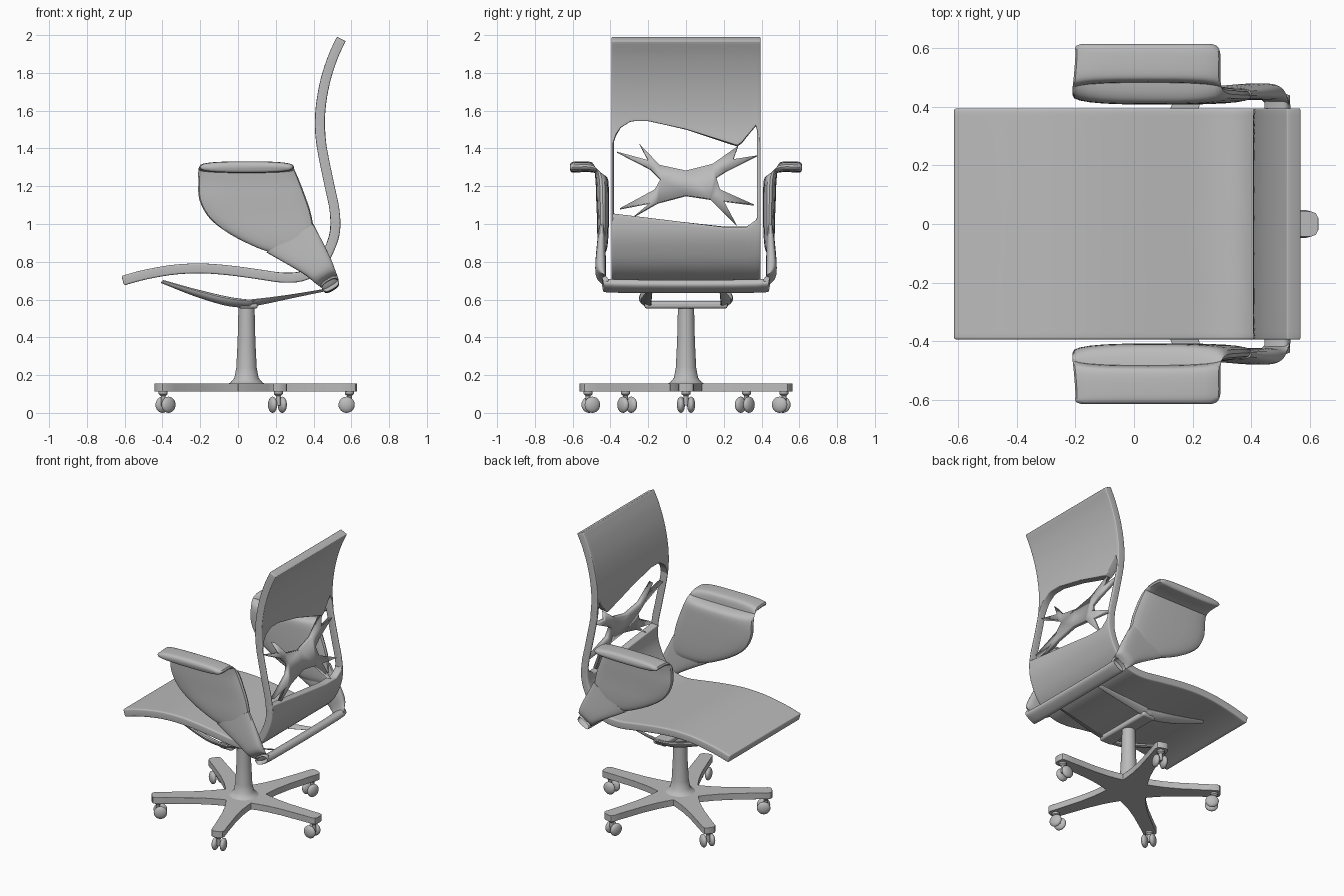
import bpy, bmesh, math
from mathutils import Vector, Matrix

old = bpy.data.objects.get("Cube")
if old:
    bpy.data.objects.remove(old)

grey = bpy.data.materials.new("plain grey")
grey.use_nodes = True
colour = (0.5, 0.5, 0.5, 1)
grey.diffuse_color = colour
grey.node_tree.nodes["Principled BSDF"].inputs["Base Color"].default_value = colour


def finish(name, bm, thick=0, bevel=0, mirror=False, angle=40):
    """Turn a bmesh into a smooth shaded object with its modifiers."""
    bmesh.ops.recalc_face_normals(bm, faces=bm.faces)
    mesh = bpy.data.meshes.new(name)
    bm.to_mesh(mesh)
    bm.free()
    mesh.materials.append(grey)
    ob = bpy.data.objects.new(name, mesh)
    bpy.context.collection.objects.link(ob)
    bpy.ops.object.select_all(action='DESELECT')
    ob.select_set(True)
    bpy.context.view_layer.objects.active = ob
    bpy.ops.object.shade_smooth_by_angle(angle=math.radians(angle))
    if thick:
        m = ob.modifiers.new("Thickness", 'SOLIDIFY')
        m.thickness, m.offset = thick, 0
    if bevel:
        m = ob.modifiers.new("Rounding", 'BEVEL')
        m.width, m.segments = bevel, 4
        m.limit_method, m.angle_limit = 'ANGLE', math.radians(50)
    if mirror:
        m = ob.modifiers.new("Mirror", 'MIRROR')
        m.use_axis = (False, True, False)
    return ob


def skin(rings, closed_ring=True, caps=True):
    """Bridge equal rings of points with quads."""
    bm = bmesh.new()
    vs = [[bm.verts.new(p) for p in r] for r in rings]
    n = len(vs[0])
    for a, b in zip(vs, vs[1:]):
        for i in range(n if closed_ring else n - 1):
            j = (i + 1) % n
            bm.faces.new((a[i], a[j], b[j], b[i]))
    if caps:
        bm.faces.new(vs[0])
        bm.faces.new(vs[-1])
    return bm


def spline(pts, steps):
    """Catmull-Rom samples through tuples of any length."""
    pts = [Vector(p) for p in pts]
    pts = [2 * pts[0] - pts[1]] + pts + [2 * pts[-1] - pts[-2]]
    out = []
    for i in range(1, len(pts) - 2):
        a, b, c, d = pts[i - 1:i + 3]
        for k in range(steps):
            t = k / steps
            out.append(0.5 * (2 * b + (c - a) * t + (2 * a - 5 * b + 4 * c - d) * t * t
                              + (3 * b - a - 3 * c + d) * t ** 3))
    return out + [pts[-2]]


def interp(table, v):
    for (a, fa), (b, fb) in zip(table, table[1:]):
        if v <= b:
            return fa + (fb - fa) * max(0, v - a) / (b - a)
    return table[-1][1]


# Side profile of the seat and back, as (x, z)
profile = spline([(-.61, .70), (-.5, .73), (-.35, .757), (-.2, .765), (-.05, .755), (.1, .735),
                  (.25, .715), (.36, .73), (.44, .79), (.49, .88), (.515, .97), (.51, 1.08),
                  (.485, 1.2), (.46, 1.32), (.44, 1.43), (.433, 1.53), (.44, 1.64),
                  (.465, 1.77), (.505, 1.89), (.547, 1.98)], 4)
along = [(i, p) for i, p in enumerate(profile)]
heights = [(p.y, i) for i, p in enumerate(profile) if i >= 32]
HALF = .395


def shell(name, y0, y1, low, high, cols, rows):
    rings = []
    for c in range(cols + 1):
        y = y0 + (y1 - y0) * c / cols
        a, b = low(y), high(y)
        col = [interp(along, a + (b - a) * r / rows) for r in range(rows + 1)]
        rings.append([(p.x, y, p.y) for p in col])
    return finish(name, skin(rings, False, False), thick=.052, bevel=.022)


def at(z):
    return interp(heights, z)


# Seat with lower back, and the upper back with its curved lower edge
seat_edge = [(-.395, 1.055), (.2, .985), (.32, .985), (.37, 1.02), (.395, 1.08)]
back_edge = [(-.395, 1.40), (-.36, 1.5), (-.29, 1.545), (-.2, 1.545), (0, 1.5),
             (.28, 1.41), (.32, 1.46), (.37, 1.52), (.395, 1.42)]
shell("seat", -HALF, HALF, lambda y: 0, lambda y: at(interp(seat_edge, y)), 32, 48)
shell("upper_back", -HALF, HALF, lambda y: at(interp(back_edge, y)),
      lambda y: len(profile) - 1, 32, 20)

# Thin side strips joining the two
for name, a, b in (("right_back_strip", -HALF, -.382), ("left_back_strip", .375, HALF)):
    shell(name, a, b, lambda y: at(1.0), lambda y: at(1.52), 1, 20)

# Star shaped web in the opening
web = [(-.365, 1.38), (-.2, 1.335), (-.245, 1.42), (-.14, 1.31), (0, 1.28), (.14, 1.315),
       (.275, 1.41), (.25, 1.34), (.375, 1.36), (.215, 1.28), (.16, 1.245), (.18, 1.18),
       (.36, 1.1), (.2, 1.12), (.27, .99), (.13, 1.13), (0, 1.15), (-.15, 1.11),
       (-.28, 1.035), (-.19, 1.11), (-.35, 1.08), (-.165, 1.18), (-.135, 1.235), (-.19, 1.29)]
bm = bmesh.new()
face = bm.faces.new([bm.verts.new((interp(along, at(z)).x, y, z)) for y, z in web])
bmesh.ops.triangulate(bm, faces=[face])
finish("back_web", bm, thick=.03)


def section(y, ax, az, bx, bz, turn, half, n=24):
    """Flat rounded section from (ax, az) to (bx, bz), thick towards the turned normal."""
    mid = Vector(((ax + bx) / 2, y, (az + bz) / 2))
    wide = Vector(((bx - ax) / 2, 0, (bz - az) / 2))
    up = Vector((-wide.z, 0, wide.x)).normalized()
    t = math.radians(turn)
    thick = (up * math.cos(t) + Vector((0, 1, 0)) * math.sin(t)) * half
    ring = []
    for i in range(n):
        c, s = math.cos(math.tau * i / n), math.sin(math.tau * i / n)
        ring.append(mid + wide * math.copysign(abs(c) ** .7, c)
                    + thick * math.copysign(abs(s) ** .7, s))
    return ring


# Arm carrier: one bar under the back that rises on both sides
half_bar = [(.37, .45, .648, .53, .695, 0, .025), (.42, .44, .665, .527, .72, 35, .026),
            (.448, .405, .69, .515, .755, 65, .027), (.452, .34, .74, .485, .83, 90, .028),
            (.446, .15, .85, .40, 1.0, 90, .02)]
right_bar = [(-s[0], *s[1:5], -s[5], s[6]) for s in reversed(half_bar)]
finish("arm_carrier", skin([section(*s) for s in spline(right_bar + half_bar, 5)]))

# Broad arm paddles that fold outwards into the arm rests
paddle = [(.44, .2, .842, .38, .845, 90, .012), (.44, .1, .875, .40, .885, 90, .024),
          (.44, -.04, .945, .402, .96, 90, .03), (.44, -.15, 1.03, .385, 1.06, 90, .032),
          (.442, -.205, 1.13, .355, 1.15, 90, .034), (.446, -.21, 1.23, .32, 1.24, 86, .034),
          (.465, -.21, 1.285, .30, 1.285, 45, .032), (.51, -.205, 1.302, .295, 1.302, 5, .028),
          (.58, -.2, 1.302, .295, 1.302, 0, .029), (.606, -.2, 1.30, .285, 1.30, 0, .026),
          (.615, -.18, 1.30, .265, 1.30, 0, .014)]
finish("arm_rest", skin([section(*s) for s in spline(paddle, 4)]), mirror=True)

# Struts under the seat
CX = .045


def strut(name, pts, mirror):
    rings = []
    for x, y, z, w, h in spline(pts, 6):
        rings.append([(x + w * .7 * math.cos(a), y + w * math.sin(a), z + h * math.sin(a + .8))
                      for a in (math.tau * i / 12 for i in range(12))])
    return finish(name, skin(rings), mirror=mirror)


strut("front_strut", [(.08, .21, .575, .03, .022), (-.05, .22, .59, .03, .022),
                      (-.22, .21, .635, .025, .016), (-.4, .2, .695, .01, .008)], True)
strut("rear_strut", [(.03, .21, .575, .03, .024), (.16, .21, .595, .026, .018),
                     (.3, .2, .62, .02, .012), (.46, .19, .65, .012, .008)], True)


def box(name, centre, size, bevel):
    bm = bmesh.new()
    bmesh.ops.create_cube(bm, size=1)
    bmesh.ops.scale(bm, vec=size, verts=bm.verts)
    bmesh.ops.translate(bm, vec=centre, verts=bm.verts)
    return finish(name, bm, bevel=bevel)


box("seat_crossbar", (CX + .01, 0, .572), (.1, .44, .04), .015)


def lathe(name, rows, x, y):
    rings = [[(x + r * math.cos(a), y + r * math.sin(a), z)
              for a in (math.tau * i / 32 for i in range(32))] for r, z in rows]
    return finish(name, skin(rings))


# Column
lathe("column", [(.12, .145), (.085, .16), (.064, .185), (.054, .24), (.047, .38),
                 (.043, .545), (.043, .57)], CX, 0)

# Five-legged base with filleted valleys
leg = [(.115, -.083), (.16, -.072), (.22, -.06), (.32, -.049), (.5, -.043), (.56, -.043),
       (.577, -.036), (.585, -.02)]
leg += [(r, -w) for r, w in reversed(leg)]
outline = [Matrix.Rotation(math.tau * k / 5, 3, 'Z') @ Vector((r, w, 0))
           for k in range(5) for r, w in leg]
base = [[(p.x + CX, p.y, z) for p in outline] for z in (.112, .156)]
finish("star_base", skin(base), bevel=.014)

# Casters: twin rounded wheels with a stem at each leg end
for k in range(5):
    spin = Matrix.Translation((CX, 0, 0)) @ Matrix.Rotation(math.tau * k / 5, 4, 'Z')
    bm = bmesh.new()
    for side in (-1, 1):
        bmesh.ops.create_uvsphere(bm, u_segments=20, v_segments=12, radius=.043,
                                  matrix=spin @ Matrix.Translation((.53, side * .027, .043))
                                  @ Matrix.Diagonal((1, .5, 1, 1)))
    finish("caster_wheels_%d" % (k + 1), bm)
    hub = spin @ Vector((.545, 0, 0))
    lathe("caster_stem_%d" % (k + 1), [(.012, .04), (.013, .09), (.024, .1), (.024, .125)],
          hub.x, hub.y)
